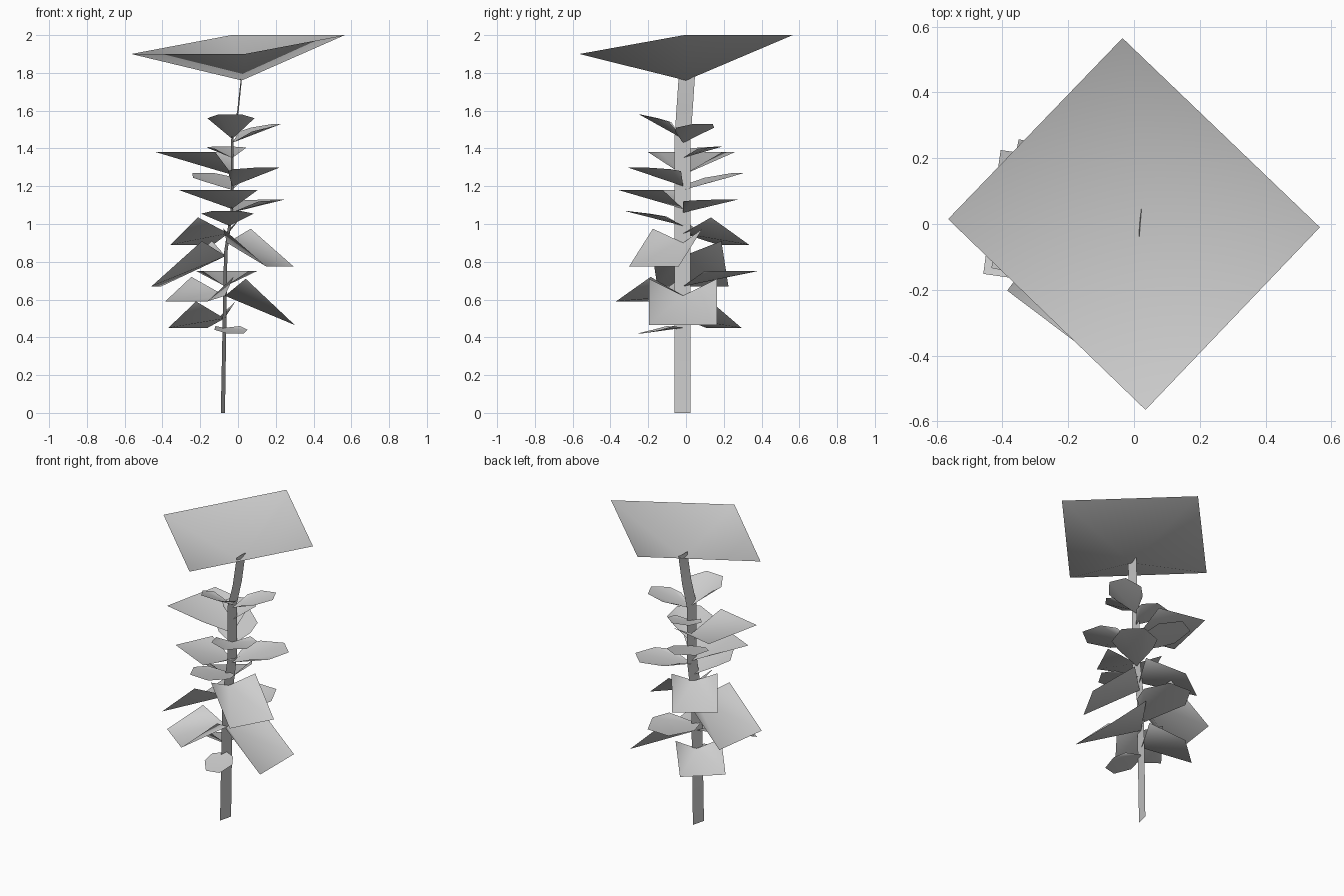
import bpy
from math import cos, sin, radians

cube = bpy.data.objects.get("Cube")
if cube:
    bpy.data.objects.remove(cube, do_unlink=True)

# One pale grey for the whole plant
grey = bpy.data.materials.new("pale_grey")
grey.use_nodes = True
colour = (0.62, 0.62, 0.62, 1)
grey.diffuse_color = colour
grey.node_tree.nodes["Principled BSDF"].inputs["Base Color"].default_value = colour


def add_part(name, verts, faces):
    mesh = bpy.data.meshes.new(name)
    mesh.from_pydata(verts, [], faces)
    mesh.materials.append(grey)
    for poly in mesh.polygons:
        poly.use_smooth = True
    obj = bpy.data.objects.new(name, mesh)
    bpy.context.collection.objects.link(obj)
    return obj


# Stem: a bent flat ribbon, each step is x, y, z, sideways tilt
stem_path = [(-.08, -.018, 0, .011), (-.065, -.018, .85, .009),
             (-.03, -.018, 1.1, .006), (-.03, -.018, 1.45, .006),
             (0, -.008, 1.6, .004), (.02, .005, 1.79, .003)]
HALF = .043
ribbon = []
for x, y, z, tilt in stem_path:
    ribbon += [(x - tilt, y - HALF, z), (x + tilt, y + HALF, z)]
add_part("stem", ribbon, [(i, i + 1, i + 3, i + 2)
                          for i in range(0, len(ribbon) - 2, 2)])


def stem_x(z):
    for a, b in zip(stem_path, stem_path[1:]):
        if z <= b[2]:
            return a[0] + (b[0] - a[0]) * (z - a[2]) / (b[2] - a[2])
    return stem_path[-1][0]


def add_leaf(name, z, azimuth, rim):
    """Fan of faces from the stem; rim rows are reach, half width, rise."""
    a = radians(azimuth)
    base = (stem_x(z), -.015, z)

    def place(reach, side, rise):
        return (base[0] + reach * cos(a) - side * sin(a),
                base[1] + reach * sin(a) + side * cos(a), z + rise)

    right = [place(d, -w, h) for d, w, h in rim]
    left = [place(d, w, h) for d, w, h in reversed(rim)]
    verts = [base] + right + left
    add_part(name, verts, [(0, i, i + 1) for i in range(1, len(verts) - 1)])


# Square leaves: height, azimuth, half width, inner reach, rise, outer reach, rise
square_leaves = {
    "low_left": (.62, 0, .18, .11, .09, .37, -.155),
    "mid_left": (.9, -29, .15, .06, .075, .32, -.125),
    "mid_right": (.83, 172, .19, .1, .08, .37, -.16),
    "low_front_right": (.62, -127, .14, .11, .1, .34, -.03),
    "mid_back_right": (.95, 126, .14, .08, .085, .33, -.06),
    "low_back_right": (.5, 132, .14, .07, .09, .29, -.05),
    "upper_right": (1.26, 168, .2, .05, .12, .37, .12),
    "upper_front": (1.08, -115, .17, .04, .1, .3, .1),
}
for name, (z, az, w, d0, h0, d1, h1) in square_leaves.items():
    add_leaf("square_leaf_" + name, z, az, [(d0, w, h0), (d1, w, h1)])

# Rounded leaves: height, azimuth, length, half width, shoulder rise, tip rise
round_leaves = {
    "low_front": (.45, -76, .24, .09, .01, -.03),
    "low_back": (.67, 88, .39, .16, .08, .08),
    "mid_front": (.99, -93, .31, .14, .05, .08),
    "mid_back_left": (1.06, 46, .34, .14, .06, .07),
    "upper_back": (1.18, 118, .33, .13, .04, .09),
    "upper_front_left": (1.2, -52, .32, .14, .08, .1),
    "high_back": (1.35, 105, .2, .11, .05, .06),
    "high_left": (1.43, 24, .26, .11, .06, .1),
    "high_front": (1.45, -93, .23, .125, .09, .13),
}
for name, (z, az, length, w, h0, h1) in round_leaves.items():
    add_leaf("round_leaf_" + name, z, az,
             [(length * .3, w * .75, h0), (length * .6, w, (h0 + h1) / 2),
              (length, w * .5, h1)])

# Flower head: a shallow inverted pyramid
add_part("flower_head",
         [(.02, 0, 1.76), (.565, -.01, 2), (-.035, .565, 2),
          (-.565, .015, 1.9), (.035, -.565, 1.9)],
         [(0, i, i % 4 + 1) for i in range(1, 5)])
